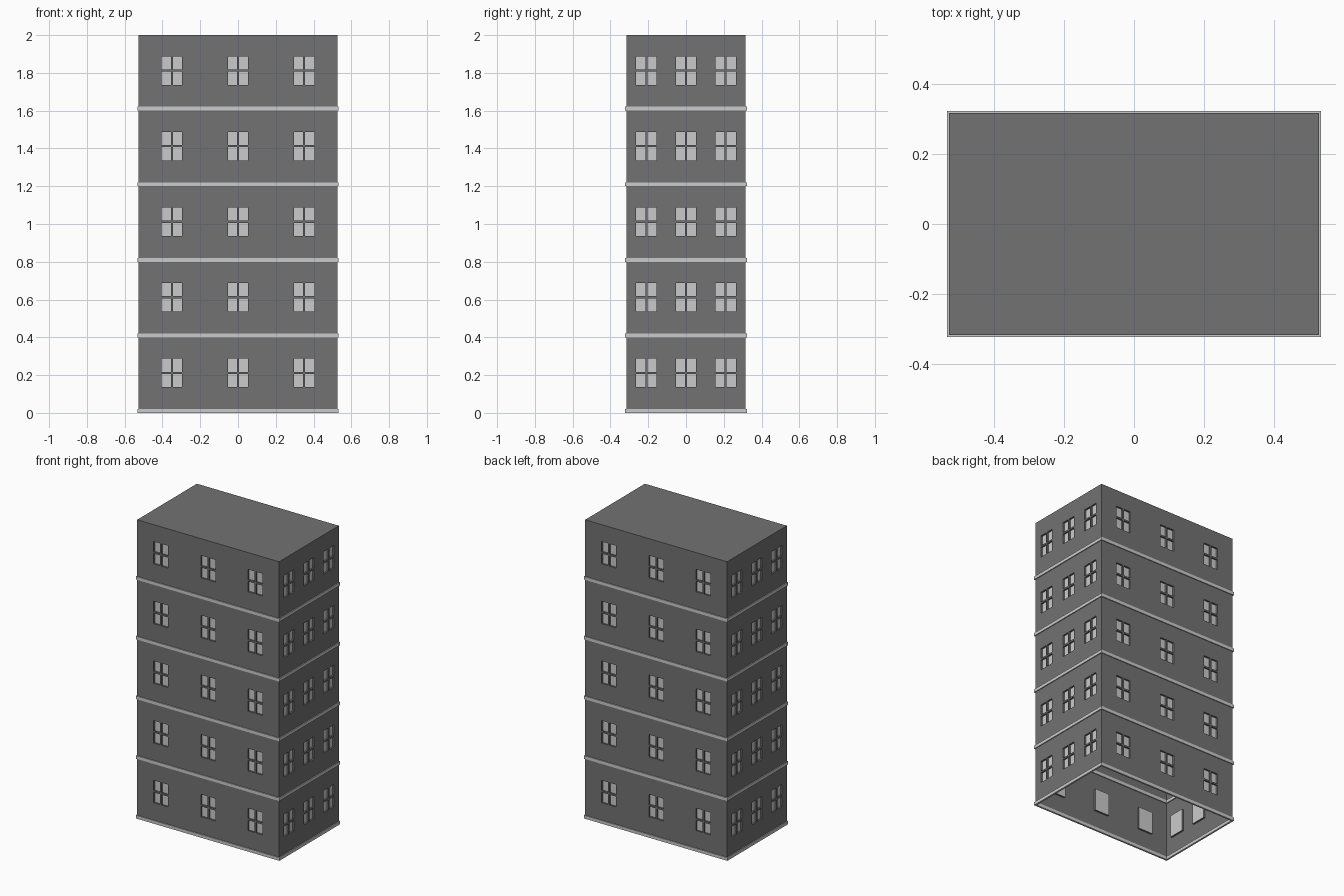
import bpy, bmesh
from math import pi
from mathutils import Matrix, Vector

if "Cube" in bpy.data.objects:
    bpy.data.objects.remove(bpy.data.objects["Cube"])

HX, HY, FLOORS, FH = 0.526, 0.316, 5, 0.4    # wall half sizes, storeys
WW, WH, WZ = 0.108, 0.15, 0.212              # window width, height, centre height
DEPTH, BAR, LIP = 0.012, 0.011, 0.006        # recess, glazing bar, band overhang

dark = bpy.data.materials.new("dark_wall")
dark.diffuse_color = (0.17, 0.17, 0.17, 1)
dark.use_nodes = True
dark.node_tree.nodes["Principled BSDF"].inputs["Base Color"].default_value = dark.diffuse_color

# four sides: half length, distance from centre, window spacing, turn
SIDES = [(HX, HY, 0.35, 0), (HY, HX, 0.21, pi / 2),
         (HX, HY, 0.35, pi), (HY, HX, 0.21, -pi / 2)]


def finish(bm, name, mat=None):
    bmesh.ops.remove_doubles(bm, verts=bm.verts, dist=1e-5)
    me = bpy.data.meshes.new(name)
    bm.to_mesh(me)
    bm.free()
    ob = bpy.data.objects.new(name, me)
    bpy.context.collection.objects.link(ob)
    if mat:
        me.materials.append(mat)
    return ob


def quad(bm, rot, *pts):
    bm.faces.new([bm.verts.new(rot @ Vector(p)) for p in pts])


def box(bm, rot, x0, x1, y0, y1, z0, z1):
    m = (rot @ Matrix.Translation(((x0 + x1) / 2, (y0 + y1) / 2, (z0 + z1) / 2))
         @ Matrix.Diagonal((x1 - x0, y1 - y0, z1 - z0, 1)))
    bmesh.ops.create_cube(bm, size=1, matrix=m)


walls, panes, bars = bmesh.new(), bmesh.new(), bmesh.new()
for half, dist, gap, turn in SIDES:
    rot = Matrix.Rotation(turn, 4, 'Z')
    y, yi = -dist, -dist + DEPTH
    # grid lines at the wall ends and window edges
    us, vs = [-half], [0]
    for c in (-gap, 0, gap):
        us += [c - WW / 2, c + WW / 2]
    for k in range(FLOORS):
        vs += [k * FH + WZ - WH / 2, k * FH + WZ + WH / 2]
    us.append(half)
    vs.append(FLOORS * FH)
    for i, (a, b) in enumerate(zip(us, us[1:])):
        for j, (c, d) in enumerate(zip(vs, vs[1:])):
            if not (i % 2 and j % 2):
                quad(walls, rot, (a, y, c), (b, y, c), (b, y, d), (a, y, d))
                continue
            # recess sides, pane and crossed glazing bars
            ring = [(a, c), (b, c), (b, d), (a, d)]
            for (p, q), (r, s) in zip(ring, ring[1:] + ring[:1]):
                quad(walls, rot, (p, y, q), (p, yi, q), (r, yi, s), (r, y, s))
            quad(panes, rot, *[(p, yi, q) for p, q in ring])
            mx, mz = (a + b) / 2, (c + d) / 2
            box(bars, rot, mx - BAR / 2, mx + BAR / 2, y, yi - 0.001, c, d)
            box(bars, rot, a, b, y, yi - 0.001, mz - BAR / 2, mz + BAR / 2)

# flat roof closes the top, underside stays open
top = FLOORS * FH
quad(walls, Matrix(), (-HX, -HY, top), (HX, -HY, top), (HX, HY, top), (-HX, HY, top))
finish(walls, "walls_and_roof", dark)
finish(panes, "window_panes")
finish(bars, "window_bars", dark)

# band around the foot of every storey: mitred ring
bands = bmesh.new()
for k in range(FLOORS):
    z0 = k * FH
    prof = [(LIP, z0), (LIP, z0 + 0.021), (-LIP, z0 + 0.021), (-LIP, z0)]
    corners = [(-1, -1), (1, -1), (1, 1), (-1, 1)]
    for (ax, ay), (bx, by) in zip(corners, corners[1:] + corners[:1]):
        for (o, z), (p, w) in zip(prof, prof[1:] + prof[:1]):
            quad(bands, Matrix(),
                 (ax * (HX + o), ay * (HY + o), z), (bx * (HX + o), by * (HY + o), z),
                 (bx * (HX + p), by * (HY + p), w), (ax * (HX + p), ay * (HY + p), w))
finish(bands, "storey_bands")
